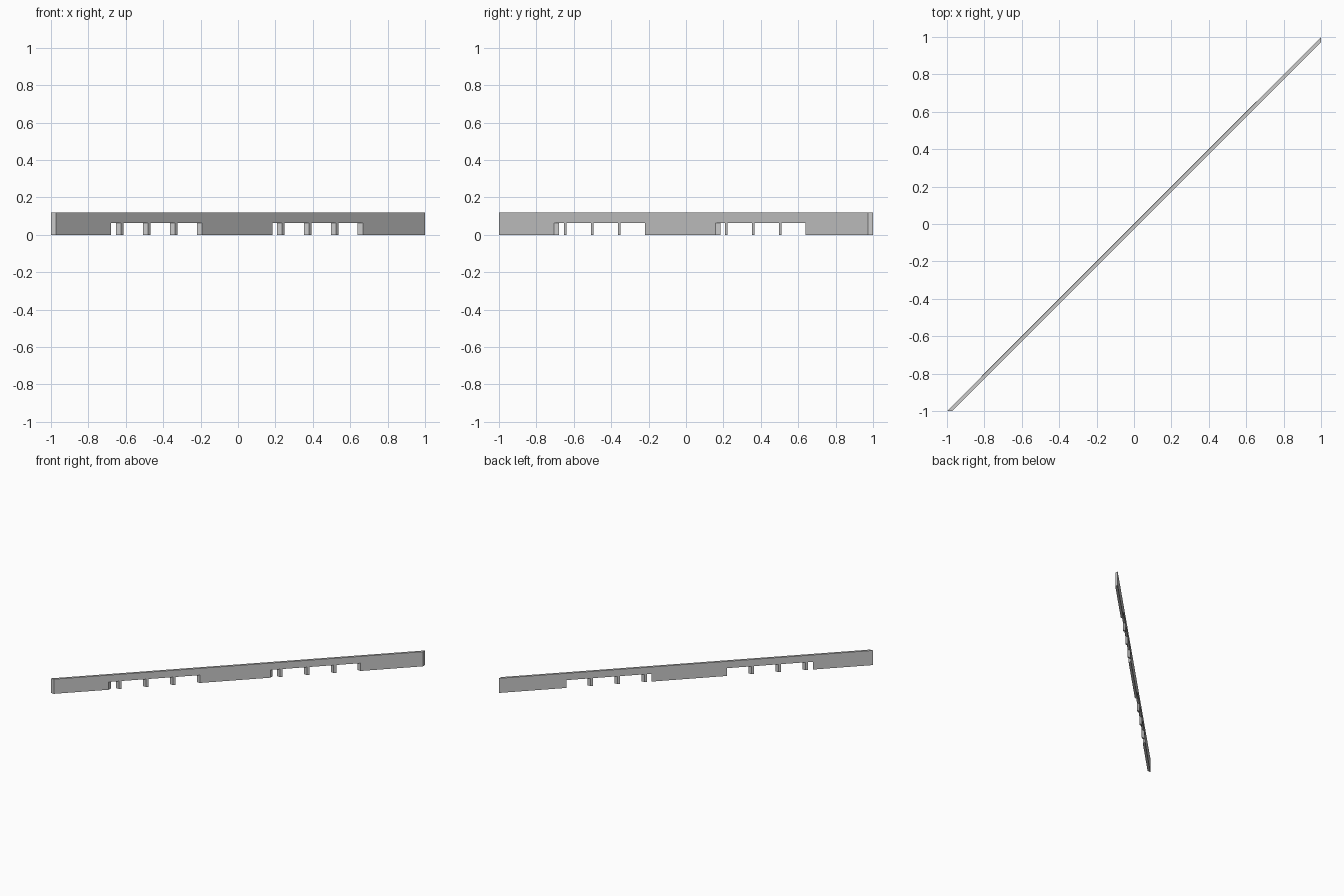
import bpy, bmesh

if "Cube" in bpy.data.objects:
    bpy.data.objects.remove(bpy.data.objects["Cube"])

T = 0.027          # wall thickness measured along x or y
TOP, HEAD = 0.12, 0.064
POST_W, PITCH = 0.014, 0.144


def diagonal_prism(name, profile):
    """Extrude a profile of (position on the diagonal, end cut axis, z).
    Cut 'y' leaves an end face square to y, cut 'x' one square to x."""
    bm = bmesh.new()
    back = [bm.verts.new((c, c, z)) for c, cut, z in profile]
    front = [bm.verts.new((c + T, c, z) if cut == 'y' else (c, c - T, z))
             for c, cut, z in profile]
    bm.faces.new(back)
    bm.faces.new(front[::-1])
    n = len(profile)
    for i in range(n):
        j = (i + 1) % n
        bm.faces.new((back[i], front[i], front[j], back[j]))
    bmesh.ops.recalc_face_normals(bm, faces=bm.faces)
    mesh = bpy.data.meshes.new(name)
    bm.to_mesh(mesh)
    bm.free()
    obj = bpy.data.objects.new(name, mesh)
    bpy.context.collection.objects.link(obj)
    return obj


# Diagonal wall with two long openings along its foot
openings = [(-0.68, -0.22), (0.185, 0.64)]
outline = [(-1, 'y', 0)]
for a, b in openings:
    outline += [(a, 'x', 0), (a, 'x', HEAD), (b, 'y', HEAD), (b, 'y', 0)]
outline += [(1, 'x', 0), (1, 'x', TOP), (-1, 'y', TOP)]
diagonal_prism("wall", outline)

# Three slim posts in each opening, spaced back from its far jamb
for side, (a, b) in zip(("left", "right"), openings):
    for k in range(1, 4):
        s = b - k * PITCH
        diagonal_prism(f"{side}_post_{k}", [
            (s, 'y', 0), (s + POST_W, 'y', 0),
            (s + POST_W, 'y', HEAD), (s, 'y', HEAD)])
